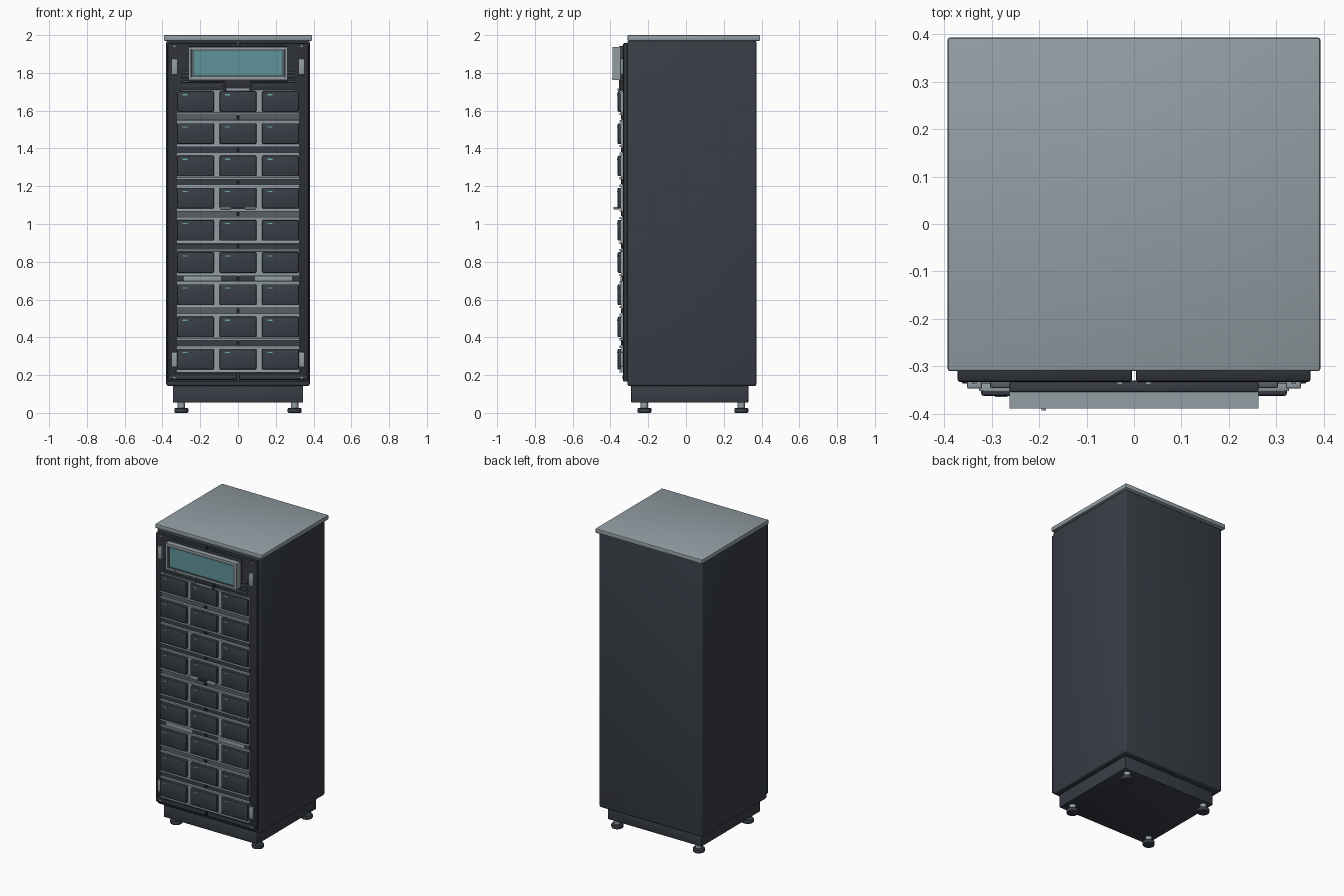
import bpy, bmesh, math

if "Cube" in bpy.data.objects:
    bpy.data.objects.remove(bpy.data.objects["Cube"])


def mat(name, rgb):
    m = bpy.data.materials.new(name)
    m.diffuse_color = (*rgb, 1)
    m.use_nodes = True
    m.node_tree.nodes["Principled BSDF"].inputs["Base Color"].default_value = m.diffuse_color
    return m


CHARCOAL = mat("charcoal", (0.040, 0.047, 0.060))
DARK = mat("dark_door", (0.026, 0.029, 0.037))
BLACK = mat("near_black", (0.010, 0.011, 0.014))
GREY = mat("light_grey", (0.29, 0.34, 0.37))
MID = mat("mid_grey", (0.10, 0.115, 0.122))
TEAL = mat("teal_glass", (0.117, 0.296, 0.323))
LED = mat("indicator", (0.15, 0.42, 0.42))


def box(name, x, y, z, m, bevel=0.0, seg=2):
    """Box from (min, max) ranges, with optional rounded edges."""
    bm = bmesh.new()
    bmesh.ops.create_cube(bm, size=1)
    for v in bm.verts:
        v.co = [(a + b) / 2 + c * (b - a) for (a, b), c in zip((x, y, z), v.co)]
    if bevel:
        bmesh.ops.bevel(bm, geom=bm.edges[:], offset=bevel, segments=seg,
                        profile=0.5, affect='EDGES')
    return finish(name, bm, m, bevel > 0)


def disc(name, x, y, z0, z1, r, m, bevel=0.0):
    bm = bmesh.new()
    bmesh.ops.create_cone(bm, cap_ends=True, segments=24, radius1=r, radius2=r,
                          depth=z1 - z0)
    bmesh.ops.translate(bm, verts=bm.verts, vec=(x, y, (z0 + z1) / 2))
    if bevel:
        rim = [e for e in bm.edges if abs(e.verts[0].co.z - e.verts[1].co.z) < 1e-5]
        bmesh.ops.bevel(bm, geom=rim, offset=bevel, segments=2, profile=0.5,
                        affect='EDGES')
    return finish(name, bm, m, True)


def finish(name, bm, m, smooth):
    me = bpy.data.meshes.new(name)
    bm.to_mesh(me)
    bm.free()
    ob = bpy.data.objects.new(name, me)
    bpy.context.collection.objects.link(ob)
    me.materials.append(m)
    if smooth:
        bpy.context.view_layer.objects.active = ob
        ob.select_set(True)
        bpy.ops.object.shade_smooth_by_angle(angle=math.radians(40))
        ob.select_set(False)
    return ob


def pair(a, b):
    """The same x range on the left and on the right."""
    return ((-b, -a), (a, b))


# Cabinet shell, lid and plinth
box("cabinet", (-0.38, 0.38), (-0.31, 0.373), (0.142, 1.972), CHARCOAL, 0.012, 3)
box("lid", (-0.393, 0.393), (-0.31, 0.393), (1.97, 2.0), GREY, 0.006)
box("plinth", (-0.345, 0.345), (-0.29, 0.33), (0.055, 0.145), CHARCOAL, 0.004)

# Levelling feet
for x in (-0.30, 0.30):
    for y in (-0.22, 0.293):
        disc("foot_stem", x, y, 0.02, 0.058, 0.02, GREY)
        disc("foot_pad", x, y, 0.0, 0.026, 0.037, CHARCOAL, 0.006)

# Double doors with a lower kick strip on each
for x in pair(0.004, 0.372):
    box("door", x, (-0.333, -0.305), (0.165, 1.957), DARK, 0.006)
for x in pair(0.012, 0.362):
    box("kick_strip", x, (-0.336, -0.33), (0.178, 0.198), CHARCOAL, 0.002)
    for z in (0.185, 1.942):
        sx = (x[0] + x[1]) / 2 * 1.8
        box("door_screw", (sx - 0.005, sx + 0.005), (-0.337, -0.33),
            (z - 0.004, z + 0.004), GREY)
for x in (-0.03, 0.03):
    box("latch_screw", (x - 0.005, x + 0.005), (-0.337, -0.33), (1.936, 1.944), GREY)

# Nine tray rows, each with three modules
STEP = 0.1705
for i in range(9):
    c = 0.285 + STEP * i
    top = c + (0.071 if i < 8 else 0.058)
    box("tray_back", (-0.325, 0.325), (-0.345, -0.33), (c - 0.066, top - 0.005), GREY)
    for z in (c - 0.066, top - 0.006):
        box("tray_rail", (-0.327, 0.327), (-0.352, -0.335), (z - 0.006, z + 0.006),
            GREY, 0.002)
    for mx in (-0.225, 0.0, 0.225):
        box("module", (mx - 0.097, mx + 0.097), (-0.362, -0.34),
            (c - 0.055, c + 0.054), CHARCOAL, 0.005)
        box("indicator", (mx - 0.068, mx - 0.042), (-0.364, -0.36),
            (c + 0.032, c + 0.038), LED)
    # Gap between rows: plain band or grey shelf, with a centre notch
    if i < 8:
        g = c + STEP / 2
        shelf = i in (1, 4, 7)
        box("shelf_band", (-0.323, 0.323), (-0.339, -0.33), (g - 0.014, g + 0.016),
            MID if shelf else CHARCOAL)
        box("centre_notch", (-0.008, 0.008), (-0.344, -0.33), (g - 0.011, g + 0.013),
            BLACK)

# Label strips and middle door pulls
for x in pair(0.09, 0.29):
    box("label_strip", x, (-0.348, -0.33), (0.698, 0.722), GREY, 0.002)
for x in pair(0.033, 0.095):
    box("door_pull", x, (-0.383, -0.355), (1.078, 1.091), GREY, 0.003)
box("pull_bridge", (-0.035, 0.035), (-0.374, -0.355), (1.080, 1.088), CHARCOAL)

# Corner hinges
for x in pair(0.32, 0.352):
    for z in ((1.79, 1.875), (0.243, 0.322)):
        box("hinge", x, (-0.347, -0.325), z, GREY, 0.004)

# Louvres beside and under the display
for k in range(5):
    z = 1.707 + 0.024 * k
    for x in pair(0.075, 0.303):
        box("louvre", x, (-0.345, -0.33), (z - 0.005, z + 0.005), MID, 0.002)

# Display mount, bracket and latch bar
box("display_mount", (-0.262, 0.262), (-0.354, -0.33), (1.755, 1.942), CHARCOAL, 0.004)
box("display_bracket", (-0.07, 0.07), (-0.356, -0.33), (1.695, 1.768), DARK, 0.004)
box("latch_bar", (-0.062, 0.062), (-0.362, -0.35), (1.704, 1.717), GREY, 0.002)

# Display: hollow frame, dark gasket line, inner bezel, glass
def frame(name, hx, z0, z1, w, y, m):
    for x in pair(hx - w, hx):
        box(name + "_side", x, y, (z0, z1), m)
    for z in ((z0, z0 + w), (z1 - w, z1)):
        box(name + "_rail", (-hx + w, hx - w), y, z, m)


box("display_case", (-0.255, 0.255), (-0.381, -0.35), (1.77, 1.93), DARK)
frame("display_frame", 0.262, 1.763, 1.937, 0.014, (-0.389, -0.35), GREY)
frame("display_bezel", 0.243, 1.777, 1.923, 0.006, (-0.386, -0.375), MID)
box("display_glass", (-0.236, 0.236), (-0.385, -0.378), (1.785, 1.915), TEAL)
box("display_button", (-0.195, -0.185), (-0.393, -0.387), (1.767, 1.773), GREY)
